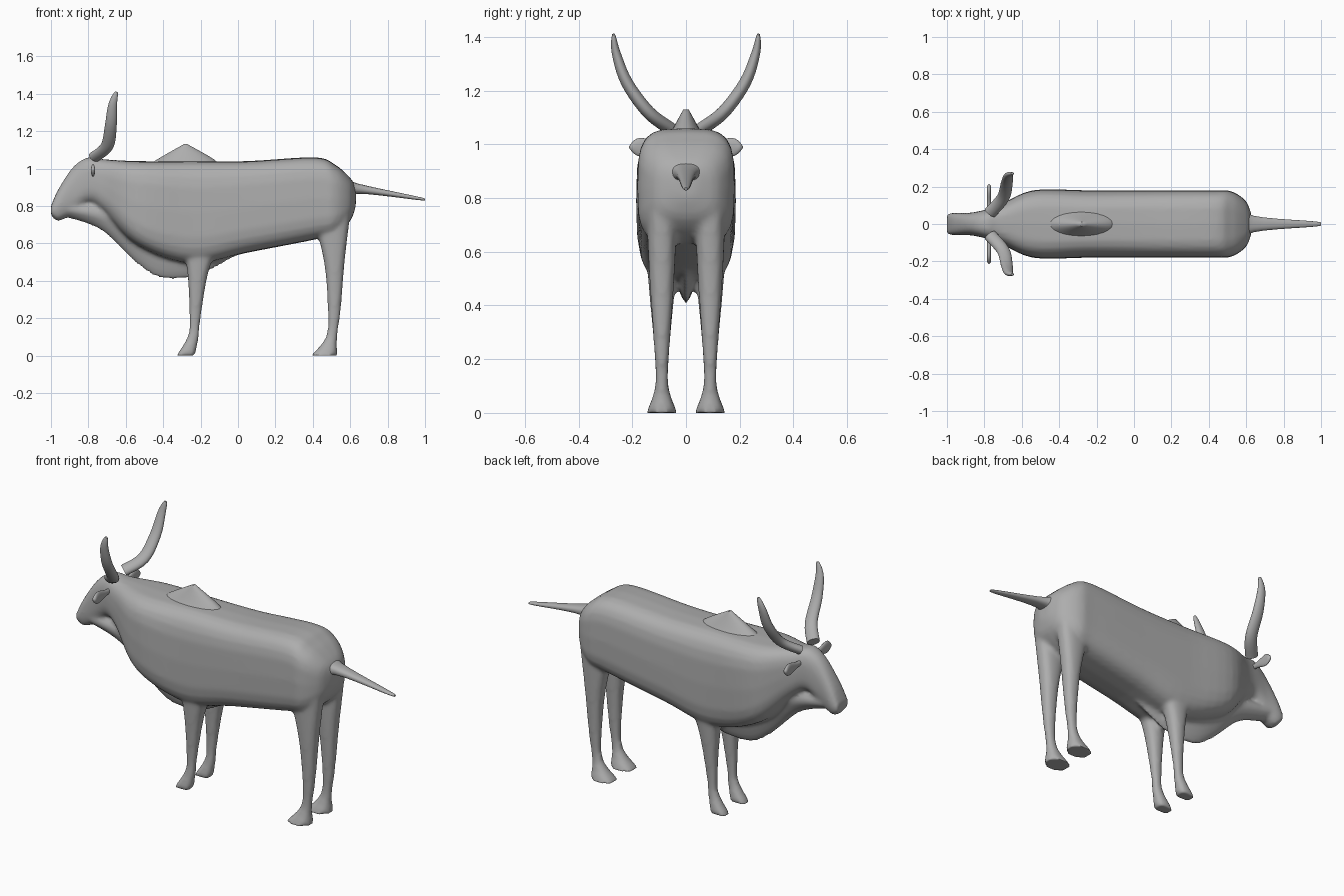
import bpy, bmesh, math
from mathutils import Vector

cube = bpy.data.objects.get("Cube")
if cube:
    bpy.data.objects.remove(cube)

grey = (0.42, 0.42, 0.42, 1)
hide = bpy.data.materials.new("grey hide")
hide.use_nodes = True
hide.diffuse_color = grey
hide.node_tree.nodes["Principled BSDF"].inputs["Base Color"].default_value = grey


def signed_power(value, exponent):
    return math.copysign(abs(value) ** exponent, value)


def spline(points, steps=5):
    """Smooth Catmull-Rom path through points of any dimension."""
    points = [Vector(point) for point in points]
    padded = [points[0]] + points + [points[-1]]
    path = []
    for before, start, end, after in zip(padded, padded[1:], padded[2:], padded[3:]):
        leave, arrive = (end - before) / 2, (after - start) / 2
        for step in range(steps):
            t = step / steps
            blend = t * t * (3 - 2 * t)
            path.append(start.lerp(end, blend)
                        + leave * t * (1 - t) ** 2 - arrive * t * t * (1 - t))
    return path + [points[-1]]


def skin(bm, rings, sides=24):
    """Closed tube through rings of centre, two half axes and squareness."""
    loops = []
    for centre, across, up, square in rings:
        loop = []
        for side in range(sides):
            angle = math.tau * side / sides
            loop.append(bm.verts.new(
                centre
                + across * signed_power(math.cos(angle), 2 / square)
                + up * signed_power(math.sin(angle), 2 / square)))
        loops.append(loop)
    for near, far in zip(loops, loops[1:]):
        for side in range(sides):
            bm.faces.new((near[side - 1], near[side], far[side], far[side - 1]))
    bm.faces.new(loops[0])
    bm.faces.new(loops[-1])


def loft(bm, rows, upright=False, y=0, square=None):
    """Rows hold position, two opposite edges and half width.

    Positions run along x, or along z when upright."""
    rings = []
    for position, edge, opposite, width in spline(rows):
        middle, half = (edge + opposite) / 2, (edge - opposite) / 2
        if upright:
            centre, up = Vector((middle, y, position)), Vector((half, 0, 0))
        else:
            centre, up = Vector((position, y, middle)), Vector((0, 0, half))
        rings.append((centre, Vector((0, width, 0)), up, square or 2 + 10 * width))
    skin(bm, rings)


def finish(bm, name):
    """Turn the bmesh into a smooth shaded object."""
    bmesh.ops.recalc_face_normals(bm, faces=bm.faces)
    mesh = bpy.data.meshes.new(name)
    bm.to_mesh(mesh)
    bm.free()
    mesh.materials.append(hide)
    part = bpy.data.objects.new(name, mesh)
    bpy.context.collection.objects.link(part)
    bpy.ops.object.select_all(action='DESELECT')
    bpy.context.view_layer.objects.active = part
    part.select_set(True)
    bpy.ops.object.shade_smooth_by_angle(angle=math.radians(50))
    return part


# Head, neck and trunk from muzzle to rump
bm = bmesh.new()
loft(bm, [
    (-1, .8, .75, .055),
    (-.96, .89, .72, .06),
    (-.88, 1.01, .76, .06),
    (-.8, 1.06, .82, .075),
    (-.72, 1.05, .77, .1),
    (-.54, 1.04, .59, .18),
    (-.25, 1.04, .49, .18),
    (.05, 1.04, .55, .18),
    (.41, 1.06, .62, .18),
    (.52, 1.02, .65, .175),
    (.6, .95, .72, .12),
    (.63, .9, .8, .04),
])

# Thin dewlap and brisket keel
keel = [(-.92, .74), (-.73, .67), (-.55, .5), (-.43, .42), (-.3, .41), (-.18, .44), (0, .54)]
loft(bm, [(x, .83, low, .055) for x, low in keel], square=1.5)

# Legs, with width following their depth
front_leg = [(.6, -.3, -.1), (.44, -.27, -.16), (.2, -.26, -.2), (.1, -.27, -.21), (0, -.33, -.23)]
hind_leg = [(.75, .4, .6), (.5, .46, .57), (.25, .48, .55), (.1, .47, .53), (0, .39, .53)]
for leg in (front_leg, hind_leg):
    rows = [(z, front, back, min(.058, .42 * (back - front))) for z, front, back in leg]
    for side in (-1, 1):
        loft(bm, rows, upright=True, y=.09 * side)

# Merge these into one soft skin
body = finish(bm, "body")
merge = body.modifiers.new("merge", 'REMESH')
merge.mode = 'VOXEL'
merge.voxel_size = 0.012
merge.use_smooth_shade = True
soften = body.modifiers.new("soften", 'SMOOTH')
soften.iterations = 5

# Shoulder hump
bm = bmesh.new()
loft(bm, [(1, -.5, -.08, .09), (1.05, -.43, -.13, .055), (1.13, -.29, -.27, .01)],
     upright=True, square=2)
finish(bm, "hump")

# Tail
bm = bmesh.new()
tail = [(.56, .96, .82), (.64, .92, .865), (.96, .85, .832), (1, .838, .83)]
loft(bm, [(x, top, low, .8 * (top - low)) for x, top, low in tail])
finish(bm, "tail")

# Horns and ears on both sides
horn = [(-.77, .06, 1.06), (-.7, .14, 1.12), (-.68, .22, 1.23), (-.67, .26, 1.34), (-.65, .27, 1.41)]
for side, word in ((1, "right"), (-1, "left")):
    bm = bmesh.new()
    path = spline([(x, y * side, z) for x, y, z in horn])
    rings = []
    for index, centre in enumerate(path):
        ahead = path[min(index + 1, len(path) - 1)]
        behind = path[max(index - 1, 0)]
        along = (ahead - behind).normalized()
        thick = along.cross(Vector((1, 0, 0))).normalized()
        wide = thick.cross(along)
        radius = .003 + .032 * (1 - (index / len(path)) ** 3)
        rings.append((centre, wide * radius, thick * radius * .7, 2))
    skin(bm, rings)
    finish(bm, word + "_horn")

    bm = bmesh.new()
    rings = []
    for step in range(17):
        t = step / 16
        height = .012 * (1 - t ** 4) + .024 * math.sin(math.pi * t ** 2.5) + .002
        centre = Vector((-.775, side * (.05 + .163 * t), .99))
        rings.append((centre, Vector((min(.011, height), 0, 0)), Vector((0, 0, height)), 2))
    skin(bm, rings)
    finish(bm, word + "_ear")
